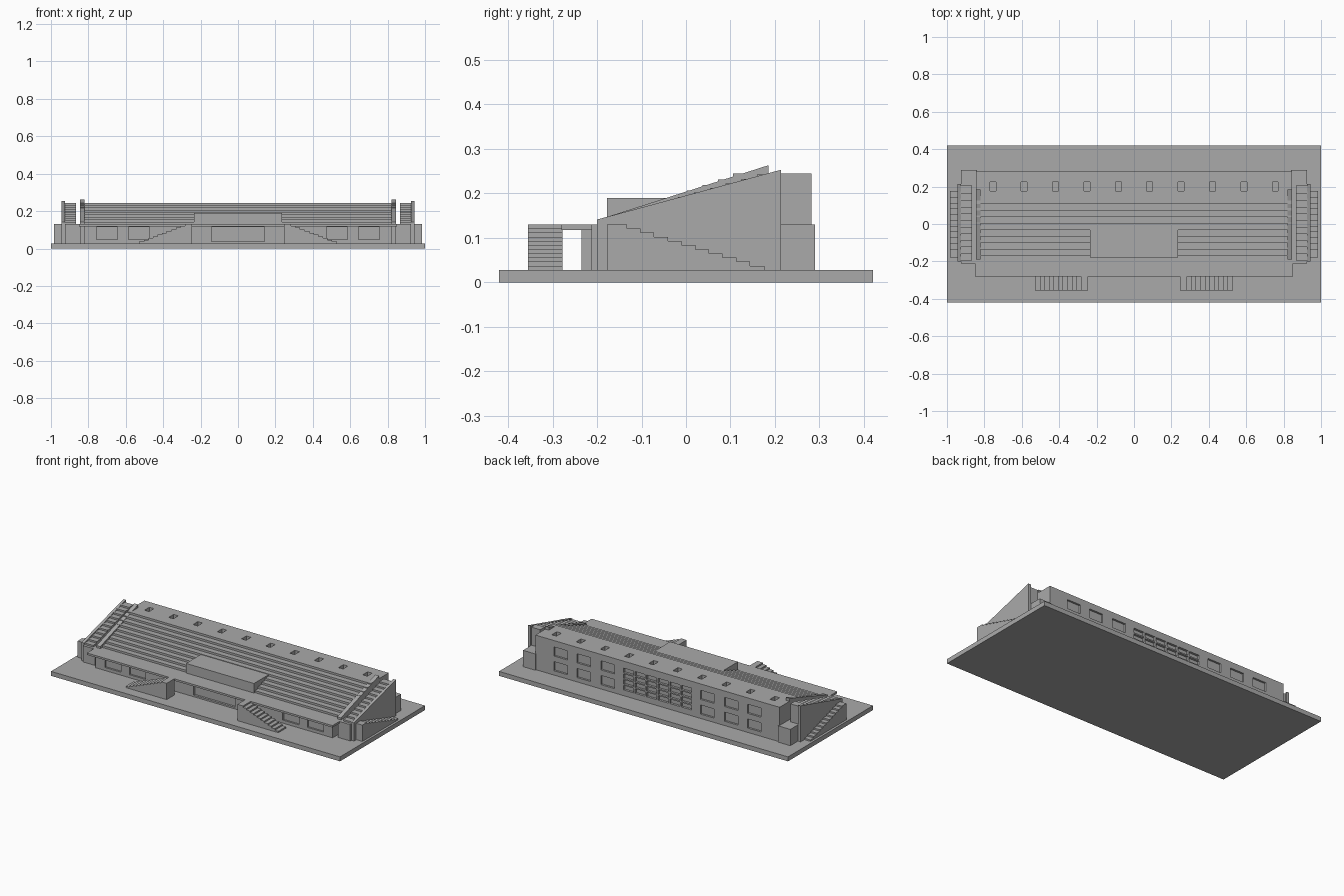
import bpy
import bmesh

cube = bpy.data.objects.get("Cube")
if cube:
    bpy.data.objects.remove(cube, do_unlink=True)

concrete = bpy.data.materials.new("concrete_grey")
concrete.use_nodes = True
GREY = (0.4, 0.4, 0.4, 1)
concrete.diffuse_color = GREY
concrete.node_tree.nodes["Principled BSDF"].inputs["Base Color"].default_value = GREY

GROUND = 0.028
DECK = 0.13


def finish(name, bm, mirror=False):
    bmesh.ops.recalc_face_normals(bm, faces=bm.faces)
    mesh = bpy.data.meshes.new(name)
    bm.to_mesh(mesh)
    bm.free()
    mesh.materials.append(concrete)
    obj = bpy.data.objects.new(name, mesh)
    bpy.context.scene.collection.objects.link(obj)
    if mirror:
        obj.modifiers.new("Mirror", "MIRROR").use_mirror_merge = False
    return obj


def boxes(name, spans, mirror=False):
    """One object from any number of (x0, x1, y0, y1, z0, z1) boxes."""
    bm = bmesh.new()
    for x0, x1, y0, y1, z0, z1 in spans:
        made = bmesh.ops.create_cube(bm, size=1)
        for v in made["verts"]:
            v.co = (x1 if v.co.x > 0 else x0,
                    y1 if v.co.y > 0 else y0,
                    z1 if v.co.z > 0 else z0)
    return finish(name, bm, mirror)


def prism(name, profile, axis, lo, hi, mirror=False):
    """Extrude a (horizontal, z) profile along x or y from lo to hi."""
    bm = bmesh.new()
    if axis == "x":
        verts = [bm.verts.new((lo, h, z)) for h, z in profile]
        shift = (hi - lo, 0, 0)
    else:
        verts = [bm.verts.new((h, lo, z)) for h, z in profile]
        shift = (0, hi - lo, 0)
    face = bm.faces.new(verts)
    out = bmesh.ops.extrude_face_region(bm, geom=[face])
    moved = [g for g in out["geom"] if isinstance(g, bmesh.types.BMVert)]
    bmesh.ops.translate(bm, verts=moved, vec=shift)
    return finish(name, bm, mirror)


def steps(start, run, z, rise, count):
    """Riser and tread points of a stair; a negative rise descends."""
    pts = []
    for i in range(count):
        h = start + run * i
        pts += [(h, z + rise * i), (h, z + rise * (i + 1))]
    return pts


def cut(target, spans):
    cutter = boxes(target.name + "_cutter", spans)
    cutter.hide_render = True
    cutter.hide_viewport = True
    cutter.display_type = "WIRE"
    mod = target.modifiers.new("Openings", "BOOLEAN")
    mod.operation = "DIFFERENCE"
    mod.solver = "EXACT"
    mod.object = cutter


# Ground slab
boxes("ground_slab", [(-1, 1, -0.42, 0.42, 0, GROUND)])

# Stepped seating with the rear building below it
ROOF = 0.244
rows = 9
tiers = steps(-0.17, 0.0345, DECK, (ROOF - DECK) / rows, rows)
grandstand = prism("grandstand",
                   [(-0.17, GROUND)] + tiers + [(0.282, ROOF), (0.282, GROUND)],
                   "x", -0.845, 0.845)

# Rear windows, glazed centre bay and roof openings
openings = []
for x in (0.67, 0.51, 0.345):
    for side in (-1, 1):
        for z in (0.055, 0.147):
            openings.append((side * x - 0.047, side * x + 0.047, 0.27, 0.3, z, z + 0.057))
columns, levels = 6, 4
for c in range(columns):
    for r in range(levels):
        x = -0.24 + 0.08 * c
        z = 0.06 + 0.036 * r
        openings.append((x + 0.005, x + 0.075, 0.268, 0.3, z + 0.004, z + 0.032))
for i in range(10):
    x = -0.755 + 0.1678 * i
    openings.append((x - 0.016, x + 0.016, 0.177, 0.225, ROOF - 0.025, 0.3))
cut(grandstand, openings)

# Front ground floor wall with recessed windows and entrance
front_wall = boxes("front_wall", [(-0.82, 0.82, -0.235, -0.165, GROUND, 0.122)])
recesses = [(-0.143, 0.143, -0.25, -0.222, 0.038, 0.116)]
for side in (-1, 1):
    for x in (0.53, 0.7):
        recesses.append((side * x - 0.056, side * x + 0.056, -0.25, -0.224, 0.047, 0.114))
cut(front_wall, recesses)

# Front terrace and the raised central box
boxes("front_terrace", [(-0.85, 0.85, -0.28, -0.165, 0.118, DECK)])
boxes("central_box", [(-0.235, 0.235, -0.178, -0.03, 0.125, 0.19)])

# Front stairs descending outwards
prism("front_stair",
      [(0.245, GROUND), (0.245, DECK), (0.283, DECK)]
      + steps(0.283, 0.0245, DECK, -0.0093, 10) + [(0.528, 0.037), (0.528, GROUND)],
      "y", -0.355, -0.278, True)

# Sloped parapets at the ends of the seating
prism("seating_parapet", [(-0.19, 0.12), (-0.19, 0.143), (0.185, 0.263), (0.185, 0.2)],
      "x", 0.82, 0.846, True)

# Low side wings
boxes("side_wing", [(0.84, 0.925, -0.212, 0.29, GROUND, DECK)], True)

# Upper side stairs rising towards the back
prism("upper_side_stair",
      [(-0.195, 0.12)] + steps(-0.195, 0.0355, DECK, 0.0102, 11) + [(0.205, 0.242), (0.205, 0.12)],
      "x", 0.866, 0.928, True)

# Outer sloped walls
prism("outer_wall", [(-0.2, GROUND), (-0.2, 0.141), (0.214, 0.253), (0.214, GROUND)],
      "x", 0.925, 0.943, True)

# Outer side stairs descending towards the back
prism("outer_side_stair",
      [(-0.178, GROUND), (-0.178, DECK)]
      + steps(-0.133, 0.0308, DECK, -0.0093, 10) + [(0.177, 0.037), (0.177, GROUND)],
      "x", 0.942, 0.985, True)
